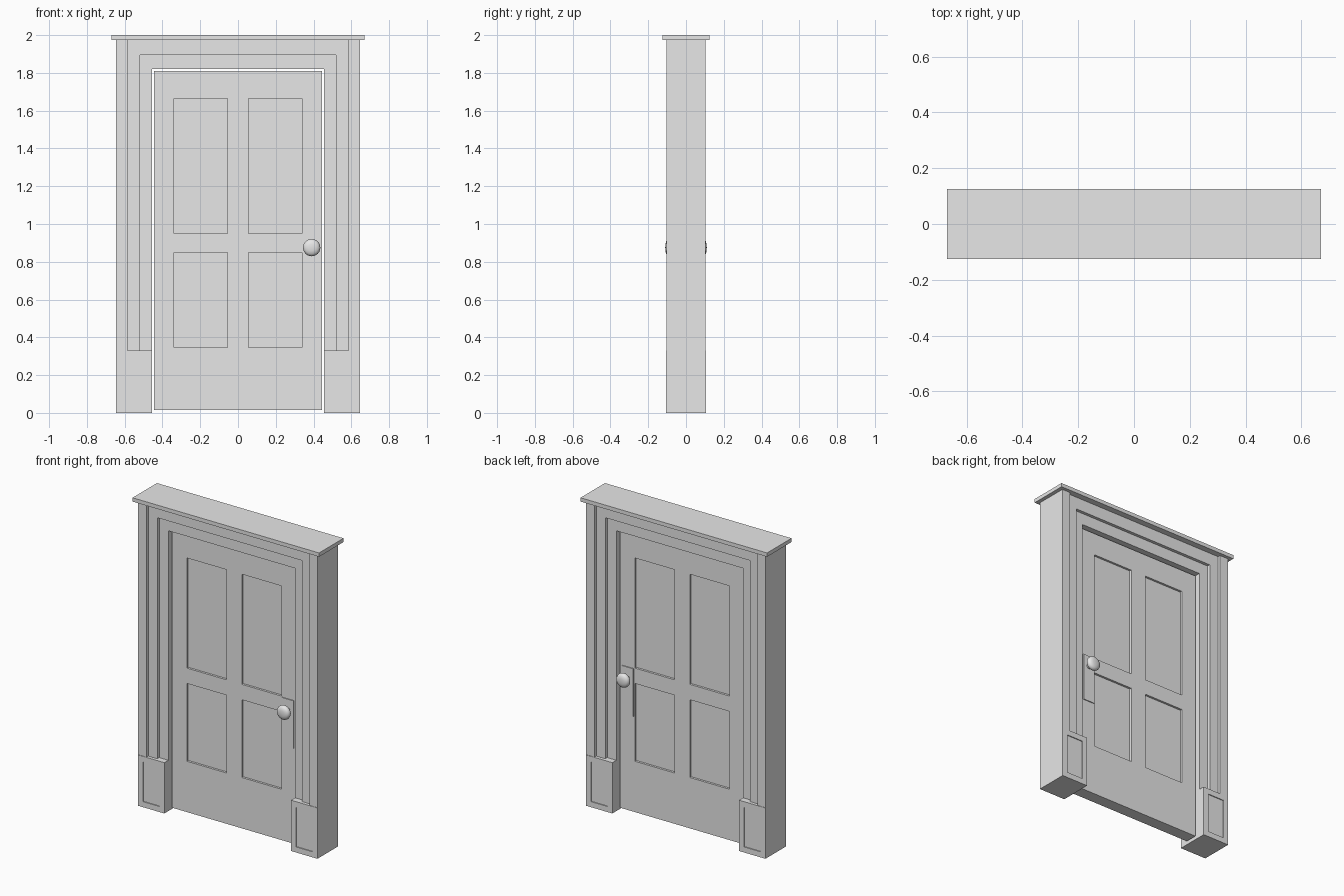
import bpy, bmesh, math
from mathutils import Vector, Matrix

if "Cube" in bpy.data.objects:
    bpy.data.objects.remove(bpy.data.objects["Cube"])

grey = bpy.data.materials.new("plain_grey")
grey.diffuse_color = (0.8, 0.8, 0.8, 1)
grey.use_nodes = True
grey.node_tree.nodes["Principled BSDF"].inputs["Base Color"].default_value = grey.diffuse_color


def finish(name, bm):
    bmesh.ops.recalc_face_normals(bm, faces=bm.faces)
    me = bpy.data.meshes.new(name)
    bm.to_mesh(me)
    bm.free()
    me.materials.append(grey)
    ob = bpy.data.objects.new(name, me)
    bpy.context.collection.objects.link(ob)
    return ob


def prism(name, outline, y):
    """Extrude an x-z outline from -y to +y."""
    bm = bmesh.new()
    face = bm.faces.new([bm.verts.new((x, -y, z)) for x, z in outline])
    ext = bmesh.ops.extrude_face_region(bm, geom=[face])
    bmesh.ops.translate(bm, vec=(0, 2 * y, 0),
                        verts=[v for v in ext["geom"] if isinstance(v, bmesh.types.BMVert)])
    return finish(name, bm)


def rect(x0, x1, z0, z1):
    return [(x0, z0), (x1, z0), (x1, z1), (x0, z1)]


def panelled_block(name, x0, x1, z0, z1, y, panels, depth):
    """Block with rectangular panels sunk into its front and back."""
    bm = bmesh.new()
    bmesh.ops.create_cube(bm, size=1, matrix=Matrix.Translation(((x0 + x1) / 2, 0, (z0 + z1) / 2))
                          @ Matrix.Diagonal((x1 - x0, 2 * y, z1 - z0, 1)))
    for axis, cuts in ((Vector((1, 0, 0)), {v for p in panels for v in p[:2]}),
                       (Vector((0, 0, 1)), {v for p in panels for v in p[2:]})):
        for c in sorted(cuts):
            bmesh.ops.bisect_plane(bm, geom=bm.verts[:] + bm.edges[:] + bm.faces[:],
                                   plane_co=axis * c, plane_no=axis)
    bm.normal_update()

    def sunk(f):
        c = f.calc_center_median()
        return abs(f.normal.y) > 0.9 and any(
            a < c.x < b and d < c.z < e for a, b, d, e in panels)
    bmesh.ops.inset_individual(bm, faces=[f for f in bm.faces if sunk(f)],
                               thickness=0, depth=-depth)
    bmesh.ops.dissolve_limit(bm, angle_limit=0.01, verts=bm.verts[:], edges=bm.edges[:])
    return finish(name, bm)


def arch_band(name, inner, outer, z_in, z_out, y):
    """Upside-down U trim band resting on the plinths."""
    return prism(name, [(-outer, 0.33), (-outer, z_out), (outer, z_out), (outer, 0.33),
                        (inner, 0.33), (inner, z_in), (-inner, z_in), (-inner, 0.33)], y)


# Stepped frame
arch_band("inner_trim", 0.455, 0.52, 1.82, 1.895, 0.065)
arch_band("middle_trim", 0.52, 0.585, 1.895, 1.975, 0.085)
for side, s in (("left", -1), ("right", 1)):
    a, b = sorted((s * 0.585, s * 0.645))
    prism(side + "_post", rect(a, b, 0.33, 1.975), 0.103)
    a, b = sorted((s * 0.455, s * 0.645))
    panelled_block(side + "_plinth", a, b, 0, 0.33, 0.106,
                   [(a + 0.036, b - 0.036, 0.036, 0.294)], 0.006)

# Cap board
prism("cap", rect(-0.67, 0.67, 1.975, 2.0), 0.125)

# Door leaf with four sunken panels
panelled_block("door", -0.445, 0.445, 0.015, 1.81, 0.04,
               [(a, b, z0, z1) for a, b in ((-0.34, -0.055), (0.055, 0.34))
                for z0, z1 in ((0.345, 0.85), (0.95, 1.665))], 0.014)

# Lock plates (one slab through the door) and knobs
prism("lock_plate", rect(0.347, 0.43, 0.635, 0.945), 0.046)
profile = [(0.018, 0.04), (0.016, 0.062), (0.034, 0.068), (0.044, 0.078), (0.046, 0.087),
           (0.043, 0.097), (0.034, 0.105), (0.018, 0.109), (0, 0.11)]
for side, s in (("front", -1), ("back", 1)):
    bm = bmesh.new()
    vs = [bm.verts.new((0.39 + r, s * y, 0.875)) for r, y in profile]
    es = [bm.edges.new(p) for p in zip(vs, vs[1:])]
    bmesh.ops.spin(bm, geom=vs + es, cent=(0.39, 0, 0.875), axis=(0, 1, 0),
                   angle=2 * math.pi, steps=24)
    bmesh.ops.remove_doubles(bm, verts=bm.verts[:], dist=0.0005)
    knob = finish(side + "_knob", bm)
    bpy.ops.object.select_all(action="DESELECT")
    knob.select_set(True)
    bpy.context.view_layer.objects.active = knob
    bpy.ops.object.shade_smooth_by_angle(angle=math.radians(40))
